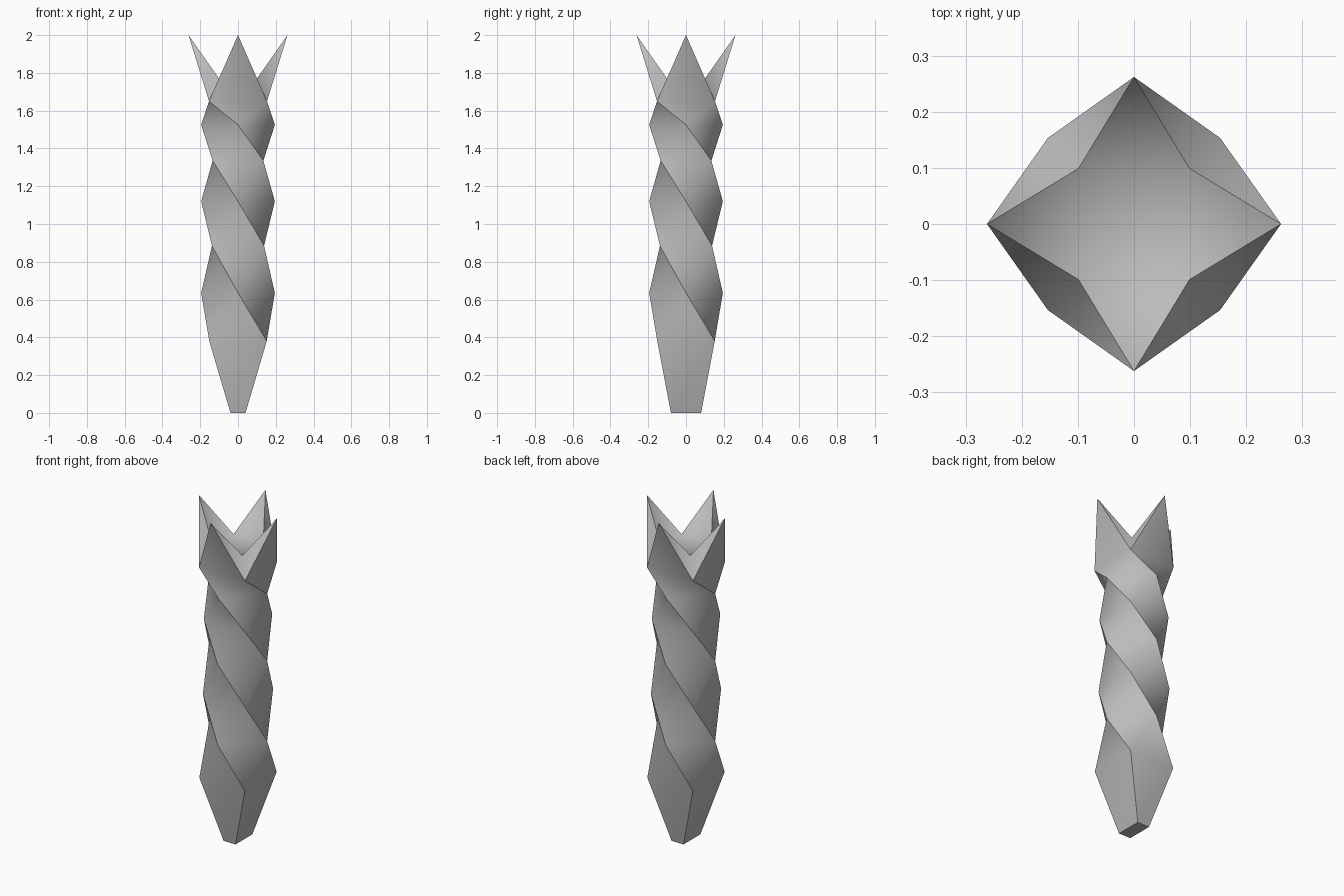
import bpy
import bmesh
import math

if "Cube" in bpy.data.objects:
    bpy.data.objects.remove(bpy.data.objects["Cube"])

stone = bpy.data.materials.new("plain_grey")
stone.use_nodes = True
GREY = (0.5, 0.5, 0.5, 1)
stone.diffuse_color = GREY
stone.node_tree.nodes["Principled BSDF"].inputs["Base Color"].default_value = GREY

# Corner radius and height of each square ring, each turned an eighth clockwise
RINGS = [(0.215, 0.38), (0.195, 0.635), (0.195, 0.885), (0.195, 1.12),
         (0.19, 1.335), (0.195, 1.525), (0.217, 1.65)]
START = -math.pi / 4
bm = bmesh.new()


def ring(radius, height, step):
    """Four corners; corner i follows its ridge up the column."""
    corners = []
    for i in range(4):
        a = START + i * math.pi / 2 - step * math.pi / 4
        corners.append(bm.verts.new((radius * math.cos(a), radius * math.sin(a), height)))
    return corners


def crease(a, b):
    edge = bm.edges.get((a, b))
    if edge:
        edge.smooth = False


# Rectangular foot
foot = [bm.verts.new((x, y, 0)) for x, y in
        ((0.04, -0.08), (0.04, 0.08), (-0.04, 0.08), (-0.04, -0.08))]
bm.faces.new(foot[::-1])
rings = [ring(r, z, k) for k, (r, z) in enumerate(RINGS)]
for i in range(4):
    j = (i + 1) % 4
    bm.faces.new((foot[i], foot[j], rings[0][j], rings[0][i]))
    crease(foot[i], foot[j])
    crease(foot[i], rings[0][i])

# Twisted shaft: convex facets, with a sharp ridge along each corner
for low, high in zip(rings, rings[1:]):
    for i in range(4):
        j = (i + 1) % 4
        bm.faces.new((low[i], low[j], high[j]))
        bm.faces.new((low[i], high[j], high[i]))
    for a, b in zip(low, high):
        crease(a, b)

# Crown: four leaning points around a shallow bowl
neck = rings[-1]
tips = ring(0.262, 2.0, len(RINGS))
notches = ring(0.14, 1.768, len(RINGS) - 1)
for i in range(4):
    j = (i + 1) % 4
    tip = tips[j]
    bm.faces.new((neck[i], neck[j], tip))
    bm.faces.new((neck[j], notches[j], tip))
    bm.faces.new((notches[i], neck[i], tip))
    bm.faces.new((notches[j], notches[i], tip))
    for v in (neck[i], neck[j], notches[i], notches[j]):
        crease(v, tip)
bm.faces.new(notches)

bmesh.ops.recalc_face_normals(bm, faces=bm.faces)
for face in bm.faces:
    face.smooth = True
mesh = bpy.data.meshes.new("twisted_column")
bm.to_mesh(mesh)
bm.free()
mesh.materials.append(stone)
column = bpy.data.objects.new("twisted_column", mesh)
bpy.context.collection.objects.link(column)
